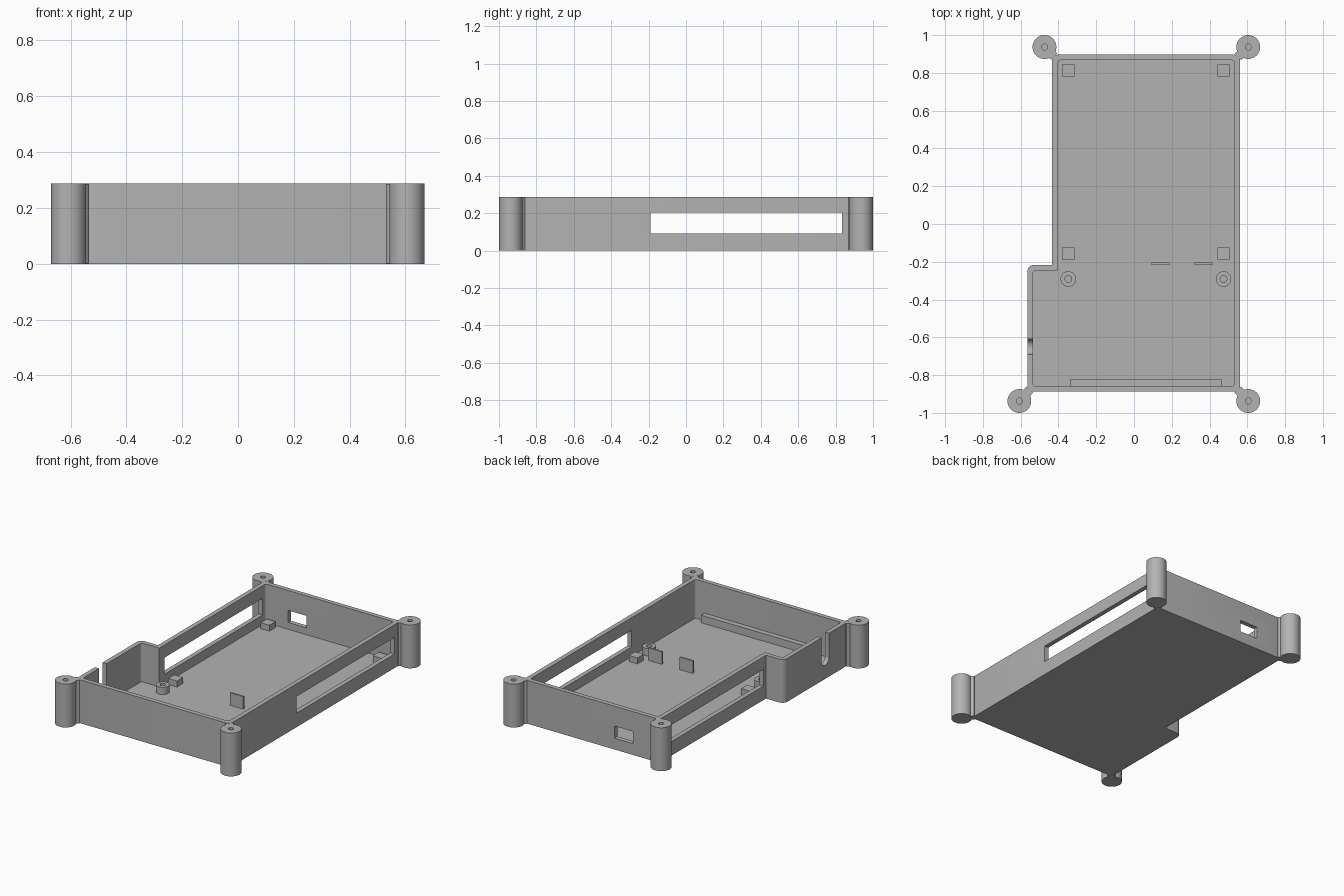
import bpy, bmesh, math
from mathutils import Vector

if "Cube" in bpy.data.objects:
    bpy.data.objects.remove(bpy.data.objects["Cube"])

H, FLOOR = 0.287, 0.03

grey = bpy.data.materials.new("plain grey")
grey.diffuse_color = (0.45, 0.45, 0.45, 1)
grey.use_nodes = True
grey.node_tree.nodes["Principled BSDF"].inputs["Base Color"].default_value = grey.diffuse_color


def prism(name, pts, z0, z1):
    """Extrude a closed 2D outline from z0 to z1."""
    bm = bmesh.new()
    face = bm.faces.new([bm.verts.new((x, y, z0)) for x, y in pts])
    out = bmesh.ops.extrude_face_region(bm, geom=[face])
    verts = [v for v in out["geom"] if isinstance(v, bmesh.types.BMVert)]
    bmesh.ops.translate(bm, verts=verts, vec=(0, 0, z1 - z0))
    bmesh.ops.recalc_face_normals(bm, faces=bm.faces)
    me = bpy.data.meshes.new(name)
    bm.to_mesh(me)
    bm.free()
    me.materials.append(grey)
    ob = bpy.data.objects.new(name, me)
    bpy.context.collection.objects.link(ob)
    return ob


def box(name, x0, x1, y0, y1, z0, z1):
    return prism(name, [(x0, y0), (x1, y0), (x1, y1), (x0, y1)], z0, z1)


def cylinder(name, x, y, r, z0, z1, n=40):
    ring = [(x + r * math.cos(2 * math.pi * i / n),
             y + r * math.sin(2 * math.pi * i / n)) for i in range(n)]
    return prism(name, ring, z0, z1)


def rounded(corners, n=6):
    """Round the corners (x, y, radius) of an outline."""
    pts = []
    for i, (x, y, r) in enumerate(corners):
        p = Vector((x, y))
        if r == 0:
            pts.append(p)
            continue
        a = (Vector(corners[i - 1][:2]) - p).normalized()
        b = (Vector(corners[(i + 1) % len(corners)][:2]) - p).normalized()
        c = p + (a + b) * r
        for k in range(n + 1):
            t = k / n * math.pi / 2
            pts.append(c - b * r * math.cos(t) - a * r * math.sin(t))
    return pts


def cut(ob, cutter):
    mod = ob.modifiers.new("cut", "BOOLEAN")
    mod.operation, mod.solver, mod.object = "DIFFERENCE", "EXACT", cutter
    bpy.context.view_layer.objects.active = ob
    bpy.ops.object.modifier_apply(modifier=mod.name)
    bpy.data.objects.remove(cutter)


def smooth(ob):
    bpy.ops.object.select_all(action="DESELECT")
    ob.select_set(True)
    bpy.context.view_layer.objects.active = ob
    bpy.ops.object.shade_smooth_by_angle(angle=math.radians(30))


def outline(d, r):
    """Stepped case outline, moved inwards by d."""
    return rounded([(-0.565 + d, -0.888 + d, r), (0.562 - d, -0.888 + d, r),
                    (0.562 - d, 0.897 - d, r), (-0.434 + d, 0.897 - d, r),
                    (-0.434 + d, -0.217 - d, 0), (-0.565 + d, -0.217 - d, r)])


# Open tray with a stepped outline
case = prism("case", outline(0, 0.035), 0, H)
cut(case, prism("cavity", outline(0.03, 0.015), FLOOR, H + 0.1))

# Long side openings, back port and U-shaped cable notch
cut(case, box("side_slot", -0.8, 0.8, -0.19, 0.835, 0.093, 0.203))
cut(case, box("back_port", -0.24, -0.105, 0.8, 1.0, 0.075, 0.155))
notch = [(0.04, 0.3), (-0.04, 0.3)] + [
    (-0.04 * math.cos(math.pi * i / 12), -0.04 * math.sin(math.pi * i / 12))
    for i in range(13)]
cable = prism("cable_notch", notch, -0.08, 0.08)
for v in cable.data.vertices:
    u, w, t = v.co
    v.co = (-0.55 + t, -0.65 + u, 0.13 + w)
cut(case, cable)
smooth(case)

# Corner screw posts, each joined to the case by a short web
for i, (x, y, cx, cy) in enumerate([(-0.607, -0.937, -0.535, -0.858),
                                    (0.605, -0.937, 0.532, -0.858),
                                    (0.605, 0.937, 0.532, 0.867),
                                    (-0.474, 0.937, -0.404, 0.867)]):
    post = cylinder("corner_post_%d" % i, x, y, 0.063, 0, H)
    cut(post, cylinder("hole", x, y, 0.016, 0.1, H + 0.1, 16))
    smooth(post)
    p, c = Vector((x, y)), Vector((cx, cy))
    d = (p - c).normalized()
    s = Vector((-d.y, d.x)) * 0.024
    a, b = c + d * 0.026, p - d * 0.05
    prism("post_web_%d" % i, [a + s, a - s, b - s, b + s], 0.001, H - 0.001)

# Square support pads and round screw bosses on the floor
for x in (-0.348, 0.474):
    for y in (-0.156, 0.812):
        box("support_pad", x - 0.032, x + 0.032, y - 0.032, y + 0.032, FLOOR - 0.01, 0.07)
    boss = cylinder("screw_boss", x, -0.291, 0.041, FLOOR - 0.01, 0.078, 32)
    cut(boss, cylinder("hole", x, -0.291, 0.018, FLOOR, 0.2, 16))
    smooth(boss)

# Thin upright tabs and the long rail along the front wall
for x in (0.093, 0.32):
    box("upright_tab", x, x + 0.096, -0.217, -0.204, FLOOR - 0.01, 0.112)
box("front_rail", -0.34, 0.466, -0.862, -0.823, FLOOR - 0.01, 0.08)
